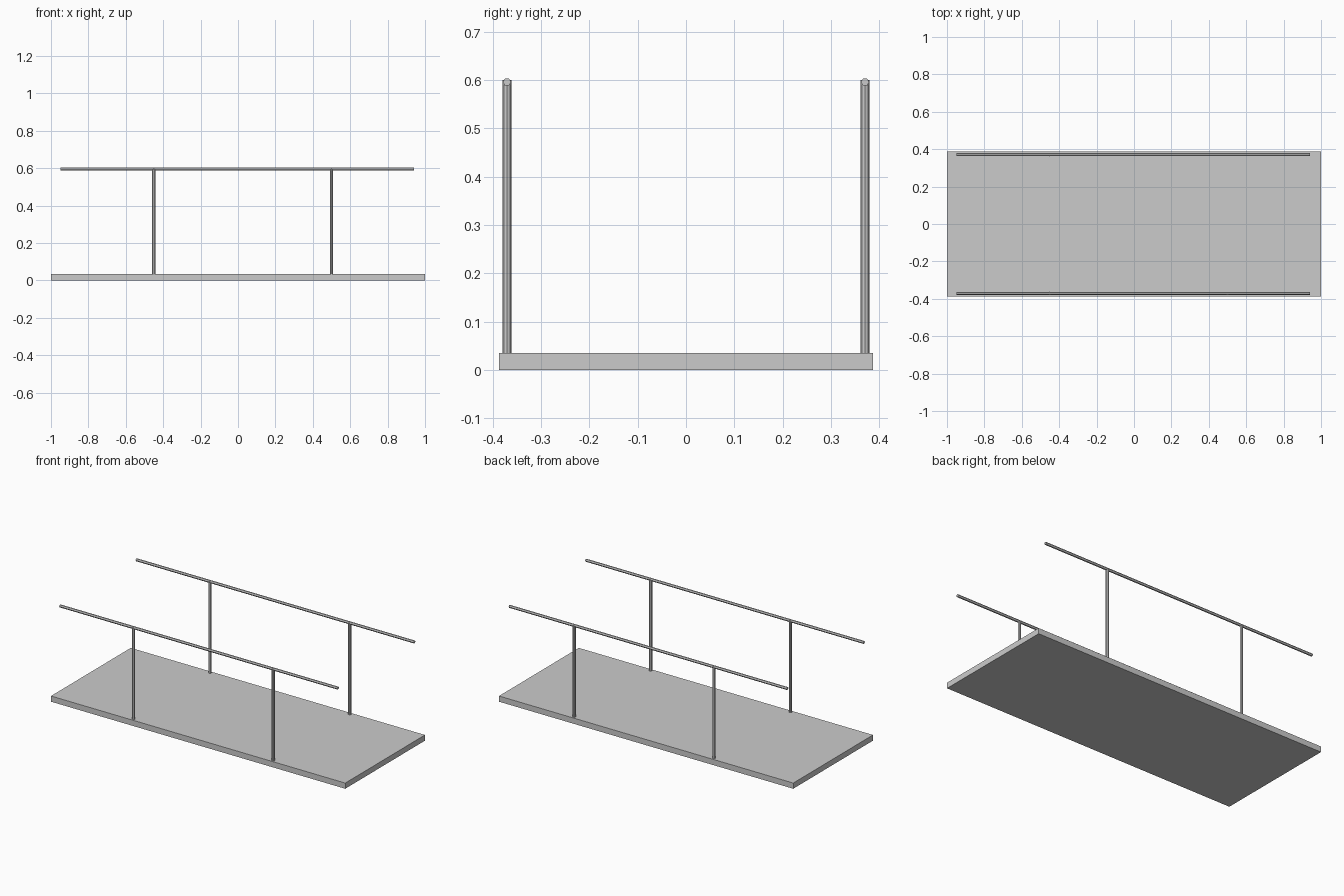
import bpy
from math import pi

if "Cube" in bpy.data.objects:
    bpy.data.objects.remove(bpy.data.objects["Cube"])

DECK_HALF_Y = 0.387
DECK_TOP = 0.035
RAIL_Y = 0.371
RAIL_Z = 0.596
POST_TOP = 0.6


def rod(name, location, length, radius, sides, rotation=(0, 0, 0)):
    bpy.ops.mesh.primitive_cylinder_add(
        vertices=sides, radius=radius, depth=length,
        location=location, rotation=rotation)
    bpy.context.object.name = name


# Flat deck slab
bpy.ops.mesh.primitive_cube_add(size=1, location=(0, 0, DECK_TOP / 2))
deck = bpy.context.object
deck.name = "deck"
deck.scale = (2, 2 * DECK_HALF_Y, DECK_TOP)

# Handrail on two posts along each long edge
for side, y in (("front", -RAIL_Y), ("back", RAIL_Y)):
    rod(f"{side}_handrail", (-0.005, y, RAIL_Z), 1.89, 0.0085, 6, (0, pi / 2, 0))
    for end, x in (("left", -0.45), ("right", 0.5)):
        bottom = DECK_TOP - 0.005
        rod(f"{side}_{end}_post", (x, y, (bottom + POST_TOP) / 2),
            POST_TOP - bottom, 0.009, 8)
